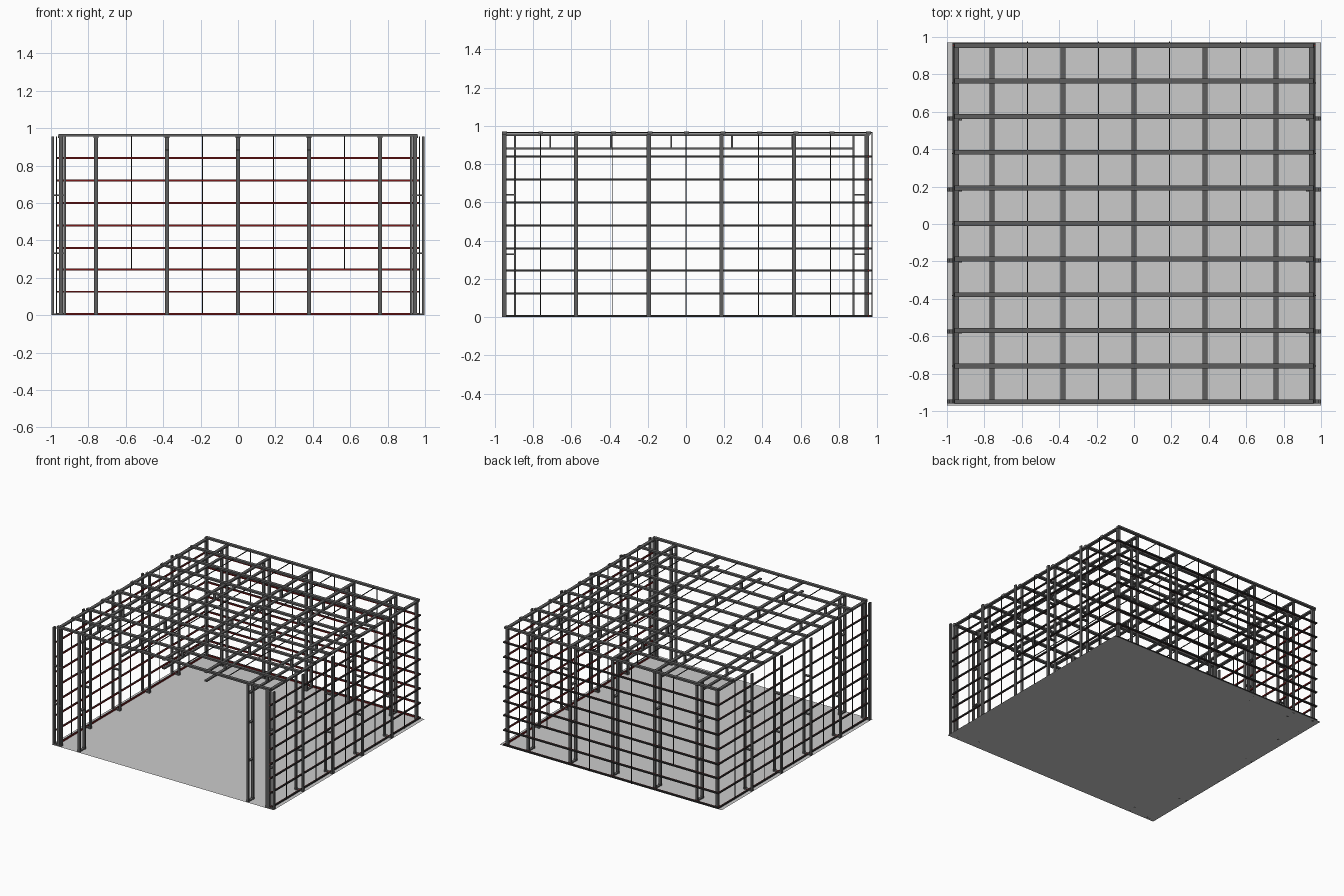
import bpy, bmesh
from mathutils import Vector

if "Cube" in bpy.data.objects:
    bpy.data.objects.remove(bpy.data.objects["Cube"])


def material(name, rgb):
    m = bpy.data.materials.new(name)
    m.diffuse_color = (*rgb, 1)
    m.use_nodes = True
    m.node_tree.nodes["Principled BSDF"].inputs["Base Color"].default_value = m.diffuse_color
    return m


STEEL = material("dark_steel", (0.11, 0.11, 0.11))
BLACK = material("dark_rail", (0.03, 0.03, 0.03))
RED = material("dark_red", (0.2, 0.01, 0.01))


def bars(name, boxes, mat=None):
    """One object made of axis-aligned bars, each given as (x0,x1,y0,y1,z0,z1)."""
    bm = bmesh.new()
    for x0, x1, y0, y1, z0, z1 in boxes:
        r = bmesh.ops.create_cube(bm, size=1)
        c = Vector(((x0 + x1) / 2, (y0 + y1) / 2, (z0 + z1) / 2))
        for v in r["verts"]:
            v.co = Vector((v.co.x * abs(x1 - x0), v.co.y * abs(y1 - y0), v.co.z * abs(z1 - z0))) + c
    me = bpy.data.meshes.new(name)
    bm.to_mesh(me)
    bm.free()
    if mat:
        me.materials.append(mat)
    ob = bpy.data.objects.new(name, me)
    bpy.context.collection.objects.link(ob)
    return ob


W = 0.011      # half width of posts
T = 0.012      # thickness of ladder members
TOP = 0.955
FRAMES_X = [-0.76, -0.38, 0, 0.38, 0.76]
FRAMES_Y = [-0.95, -0.575, -0.195, 0.185, 0.565]
RUNGS = [0.006, 0.33, 0.64]
GIRTS = [0.006, 0.125, 0.245, 0.36, 0.48, 0.60, 0.72, 0.84]

# floor slab
bpy.ops.mesh.primitive_plane_add(size=1)
floor = bpy.context.object
floor.name = "floor"
floor.scale = (2, 1.94, 1)


# ladder columns running in depth (front pair and back wall)
def ladder_y(x, y0, y1):
    out = [(x - W, x + W, y, y + T, 0, TOP) for y in (y0, y1 - T)]
    out += [(x - W, x + W, y0, y1, z - 0.004, z + 0.004) for z in RUNGS]
    return out


cols = []
for x in FRAMES_X:
    cols += ladder_y(x, 0.87, 0.95)
bars("back_columns", cols, STEEL)
bars("front_columns", ladder_y(-0.76, -0.963, -0.888) + ladder_y(0.76, -0.963, -0.888), STEEL)

# ladder columns on both side walls
cols = []
for s in (-1, 1):
    for y in FRAMES_Y:
        cols += [(s * x, s * (x + T), y - W, y + W, 0, TOP) for x in (0.92, 0.984)]
        cols += [(s * 0.92, s * 0.996, y - W, y + W, z - 0.004, z + 0.004) for z in RUNGS]
bars("side_columns", cols, STEEL)

# corner posts
bars("corner_posts", [(s * 0.936, s * 0.958, y - W, y + W, 0, TOP)
                      for s in (-1, 1) for y in (-0.95, 0.945)], STEEL)

# roof trusses: top chord, bottom chord, short struts
truss = []
for x in FRAMES_X:
    truss.append((x - 0.013, x + 0.013, -0.96, 0.96, 0.948, 0.96))
    truss.append((x - W, x + W, -0.96, 0.88, 0.877, 0.888))
    truss += [(x - W, x + W, y - 0.005, y + 0.005, 0.88, 0.95)
              for y in (-0.71, -0.393, -0.077, 0.24, 0.557)]
bars("roof_trusses", truss, STEEL)
bars("roof_edge_beams", [(s * 0.936, s * 0.962, -0.96, 0.96, 0.948, 0.96) for s in (-1, 1)], STEEL)

# purlins across the roof
bars("roof_purlins", [(-0.96, 0.96, y - 0.013, y + 0.013, 0.956, 0.97)
                      for y in [-0.95 + 0.1905 * i for i in range(11)]], STEEL)

# wall rails: dark outside with a red inner flange
h = 0.005
bars("back_rails", [(-0.97, 0.97, 0.957, 0.97, z - h, z + h) for z in GIRTS], BLACK)
bars("back_rail_flanges", [(-0.97, 0.97, 0.952, 0.957, z - h, z + h) for z in GIRTS], RED)
bars("side_rails", [(s * 0.962, s * 0.97, -0.96, 0.957, z - h, z + h)
                    for s in (-1, 1) for z in GIRTS], BLACK)
bars("side_rail_flanges", [(s * 0.957, s * 0.962, -0.96, 0.952, z - h, z + h)
                           for s in (-1, 1) for z in GIRTS], RED)

# thin tie rods in the walls and roof
r = 0.0025
rods = []
for x, z0 in ((-0.57, 0.245), (-0.19, 0), (0.19, 0), (0.57, 0.245)):
    rods.append((x - r, x + r, 0.97, 0.975, z0, 0.968))
    rods.append((x - r, x + r, -0.95, 0.975, 0.963, 0.968))
for s in (-1, 1):
    for y in (-0.76, -0.383, 0, 0.378, 0.755):
        rods.append((s * 0.967, s * 0.972, y - r, y + r, 0, 0.955))
bars("tie_rods", rods, BLACK)
